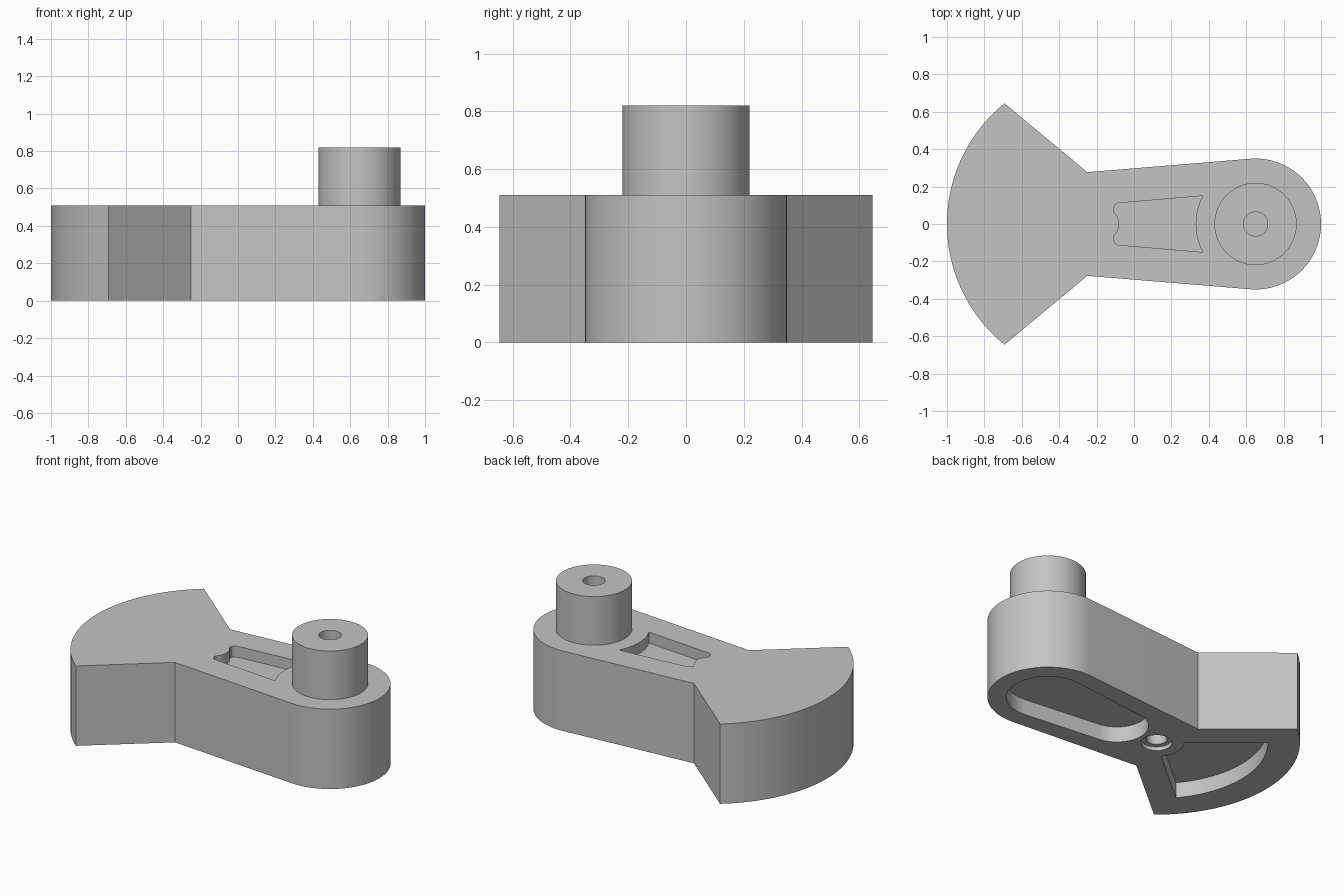
import bpy
import bmesh
from math import sin, cos, radians, asin, degrees
from mathutils import Vector

cube = bpy.data.objects.get("Cube")
if cube:
    bpy.data.objects.remove(cube, do_unlink=True)

# Key dimensions
PIN_X, SHAFT_X = 0.65, -0.17
HEIGHT, PIN_TOP = 0.51, 0.82

steel = bpy.data.materials.new("Light grey metal")
steel.use_nodes = True
steel.diffuse_color = (0.55, 0.55, 0.55, 1)
steel.node_tree.nodes["Principled BSDF"].inputs["Base Color"].default_value = (0.55, 0.55, 0.55, 1)


def arc(cx, r, start, end, steps):
    """Points along an arc centred on the x axis, angles in degrees."""
    angles = [radians(start + (end - start) * i / steps) for i in range(steps + 1)]
    return [(cx + r * cos(a), r * sin(a)) for a in angles]


def circle(cx, r, steps=64):
    return arc(cx, r, 0, 360, steps)[:-1]


def prism(name, outline, z0, z1):
    """Extrude a flat outline from z0 to z1."""
    bm = bmesh.new()
    face = bm.faces.new([bm.verts.new((x, y, z0)) for x, y in outline])
    top = bmesh.ops.extrude_face_region(bm, geom=[face])["geom"]
    verts = [v for v in top if isinstance(v, bmesh.types.BMVert)]
    bmesh.ops.translate(bm, vec=Vector((0, 0, z1 - z0)), verts=verts)
    bmesh.ops.recalc_face_normals(bm, faces=bm.faces)
    mesh = bpy.data.meshes.new(name)
    bm.to_mesh(mesh)
    bm.free()
    mesh.materials.append(steel)
    obj = bpy.data.objects.new(name, mesh)
    bpy.context.collection.objects.link(obj)
    return obj


def combine(target, tool, operation):
    """Apply a boolean and discard the tool object."""
    mod = target.modifiers.new("Boolean", "BOOLEAN")
    mod.operation = operation
    mod.solver = "EXACT"
    mod.object = tool
    bpy.context.view_layer.objects.active = target
    bpy.ops.object.modifier_apply(modifier=mod.name)
    bpy.data.objects.remove(tool, do_unlink=True)


# Web: rounded pin end, tapering arm and fan-shaped counterweight
fan = degrees(asin(0.645 / 0.83))
outline = arc(PIN_X, 0.35, -94.5, 94.5, 48)
outline += [(-0.25, 0.277)]
outline += arc(SHAFT_X, 0.83, 180 - fan, 180 + fan, 48)
outline += [(-0.25, -0.277)]
crank = prism("crank_web_and_pin", outline, 0, HEIGHT)

# Pin with a blind centre hole
combine(crank, prism("pin", circle(PIN_X, 0.22), HEIGHT - 0.1, PIN_TOP), "UNION")
combine(crank, prism("pin_hole", circle(PIN_X, 0.065, 40), HEIGHT, PIN_TOP + 0.1), "DIFFERENCE")

# Shallow top recess between the shaft and pin ends
lobe = [(-0.07, 0.113), (-0.088, 0.111), (-0.102, 0.101), (-0.11, 0.085), (-0.108, 0.07)]
recess = arc(PIN_X, 0.32, 152, 208, 16)
recess += [(x, -y) for x, y in lobe]
recess += arc(SHAFT_X, 0.09, -42, 42, 12)
recess += lobe[::-1]
combine(crank, prism("top_recess", recess, HEIGHT - 0.07, HEIGHT + 0.1), "DIFFERENCE")

# Tapered slot pocket underneath the arm
slot = arc(PIN_X, 0.24, -96, 96, 40) + arc(0.13, 0.183, 96, 264, 40)
combine(crank, prism("slot_pocket", slot, -0.1, 0.1), "DIFFERENCE")

# Sector pocket underneath the counterweight
sector = arc(SHAFT_X, 0.16, 220, 140, 20) + arc(SHAFT_X, 0.645, 140, 220, 40)
combine(crank, prism("sector_pocket", sector, -0.1, 0.1), "DIFFERENCE")

# Counterbored shaft hole underneath
combine(crank, prism("counterbore", circle(SHAFT_X, 0.09, 40), -0.1, 0.025), "DIFFERENCE")
combine(crank, prism("shaft_hole", circle(SHAFT_X, 0.06, 40), -0.1, 0.3), "DIFFERENCE")

bpy.ops.object.select_all(action="DESELECT")
crank.select_set(True)
bpy.context.view_layer.objects.active = crank
bpy.ops.object.shade_smooth_by_angle(angle=radians(25))
